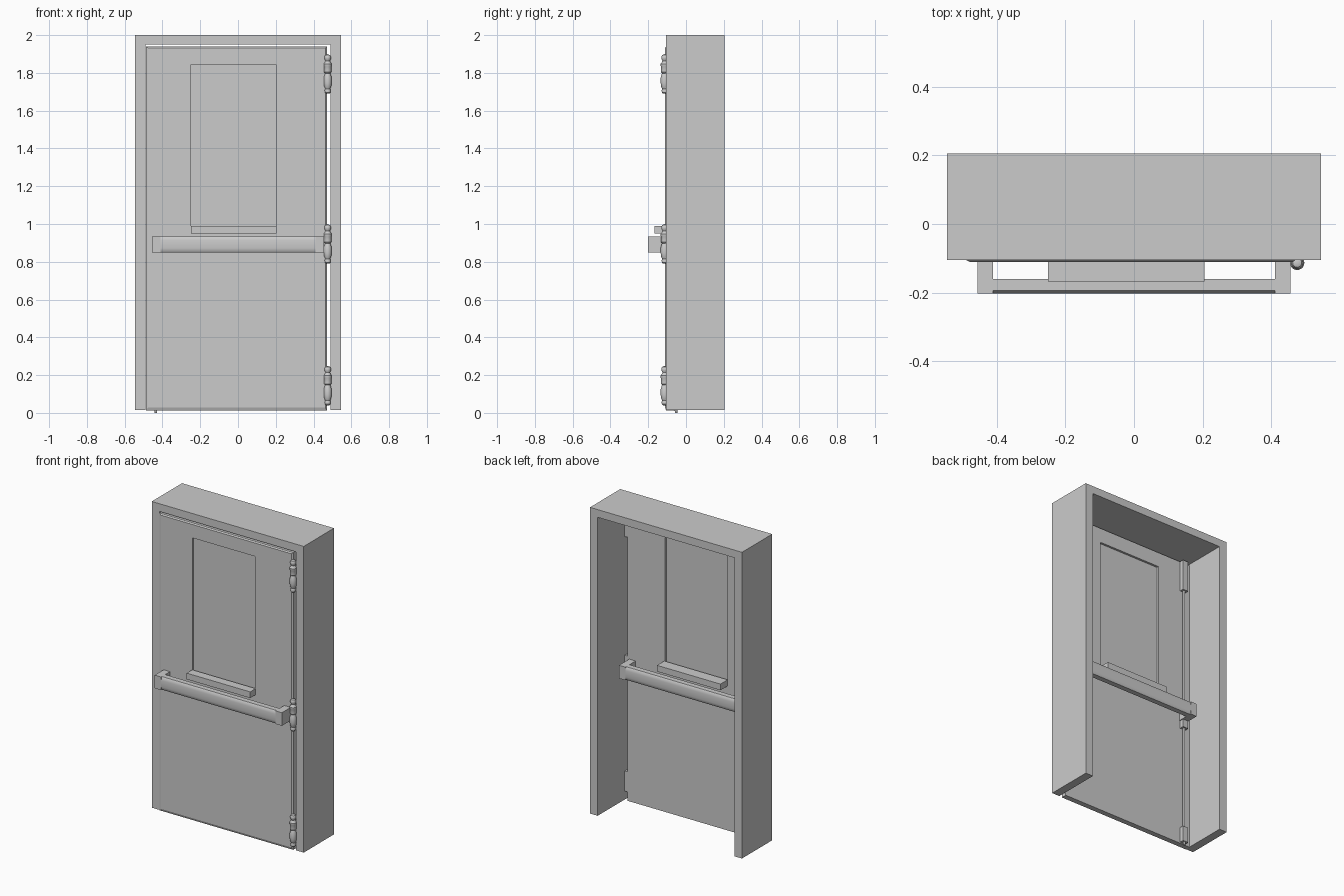
import bpy, bmesh, math
from mathutils import Matrix

if "Cube" in bpy.data.objects:
    bpy.data.objects.remove(bpy.data.objects["Cube"])


def finish(name, bm):
    bmesh.ops.recalc_face_normals(bm, faces=bm.faces)
    me = bpy.data.meshes.new(name)
    bm.to_mesh(me)
    bm.free()
    ob = bpy.data.objects.new(name, me)
    bpy.context.collection.objects.link(ob)
    return ob


def prism(name, pts, axis, a, b):
    """Extrude a closed 2D outline along x ('x': pts are y,z) or y ('y': pts are x,z)."""
    bm = bmesh.new()
    put = (lambda p, t: (t, *p)) if axis == 'x' else (lambda p, t: (p[0], t, p[1]))
    v = [bm.verts.new(put(p, a)) for p in pts]
    face = bm.faces.new(v)
    ext = bmesh.ops.extrude_face_region(bm, geom=[face])
    moved = [g for g in ext['geom'] if isinstance(g, bmesh.types.BMVert)]
    bmesh.ops.translate(bm, verts=moved, vec=(b - a, 0, 0) if axis == 'x' else (0, b - a, 0))
    return finish(name, bm)


def box(name, x0, x1, y0, y1, z0, z1):
    return prism(name, [(x0, z0), (x1, z0), (x1, z1), (x0, z1)], 'y', y0, y1)


def rect_loops(name, loops):
    """Closed band of quads through rectangles (x0, x1, z0, z1, y)."""
    bm = bmesh.new()
    rows = [[bm.verts.new((x, y, z)) for x, z in ((x0, z0), (x1, z0), (x1, z1), (x0, z1))]
            for x0, x1, z0, z1, y in loops]
    for i, r in enumerate(rows):
        s = rows[(i + 1) % len(rows)]
        for k in range(4):
            m = (k + 1) % 4
            bm.faces.new((r[k], r[m], s[m], s[k]))
    return finish(name, bm)


def lathe(name, profile, loc, n=20):
    bm = bmesh.new()
    vs = [bm.verts.new((r, 0, z)) for r, z in profile]
    es = [bm.edges.new(p) for p in zip(vs, vs[1:])]
    bmesh.ops.spin(bm, geom=vs + es, cent=(0, 0, 0), axis=(0, 0, 1),
                   angle=math.tau, steps=n, use_duplicate=False)
    bmesh.ops.remove_doubles(bm, verts=bm.verts, dist=1e-5)
    bm.transform(Matrix.Translation(loc))
    return smooth(finish(name, bm))


def smooth(ob):
    bpy.ops.object.select_all(action='DESELECT')
    ob.select_set(True)
    bpy.context.view_layer.objects.active = ob
    bpy.ops.object.shade_smooth_by_angle(angle=math.radians(35))
    return ob


# Door frame, open at the bottom
W, I = 0.545, 0.49
prism("door_frame", [(-W, .015), (-I, .015), (-I, 1.95), (I, 1.95), (I, .015),
                     (W, .015), (W, 2), (-W, 2)], 'y', -0.105, 0.205)

# Door leaf with chamfered front edge and window opening
FRONT, BACK = -0.111, -0.07
wx0, wx1, wz0, wz1 = -0.25, 0.2, 0.955, 1.845
rect_loops("door_leaf", [
    (-.476, .462, .028, 1.932, FRONT),
    (-.488, .47, .013, 1.94, FRONT + .006),
    (-.488, .47, .013, 1.94, BACK),
    (wx0, wx1, wz0, wz1, BACK),
    (wx0, wx1, wz0, wz1, FRONT)])
box("window_pane", wx0, wx1, -0.098, -0.084, wz0, wz1)

# Ledge and push bar on both faces
for side, face, s, bar, ledge in (("front", FRONT, -1, -0.202, -0.168),
                                  ("back", BACK, 1, 0.035, 0.004)):
    box(side + "_ledge", wx0, .205, face, ledge, .95, .99)
    t = 0.042
    inner, soft = bar - s * t, bar - s * .008
    outline = [(inner, .85), (soft, .85), (bar - s * .003, .857), (bar, .872),
               (bar, .913), (bar - s * .003, .928), (soft, .935), (inner, .935)]
    smooth(prism(side + "_push_bar", outline, 'x', -0.41, 0.41))
    for name, m in (("left", -1), ("right", 1)):
        box(f"{side}_bar_post_{name}", m * .41, m * .456, face, bar, .85, .935)

# Turned hinges with leaves in the gap
hinge = [(0, 0), (.009, 0), (.015, .006), (.016, .018), (.013, .026), (.018, .036),
         (.021, .055), (.021, .085), (.016, .102), (.014, .108), (.019, .114),
         (.019, .142), (.021, .146), (.021, .158), (.015, .166), (.012, .174),
         (.017, .184), (.018, .194), (.013, .204), (0, .209)]
for i, z in enumerate((.04, .79, 1.69)):
    lathe(f"hinge_{i + 1}", hinge, (.475, -.113, z))
    box(f"hinge_leaf_{i + 1}", .47, .49, -.109, -.072, z + .03, z + .16)

# Vertical locking rods and bolts on the back
lathe("locking_rod", [(0, .01), (.007, .01), (.007, 1.94), (0, 1.94)], (-.435, -.058, 0), 12)
lathe("floor_bolt", [(0, 0), (.006, 0), (.006, .03), (0, .03)], (-.435, -.052, 0), 12)
for name, z0, z1 in (("top", 1.74, 1.94), ("middle", .8, .86), ("bottom", .02, .12)):
    box(name + "_bolt_case", -.455, -.415, BACK, -.042, z0, z1)
